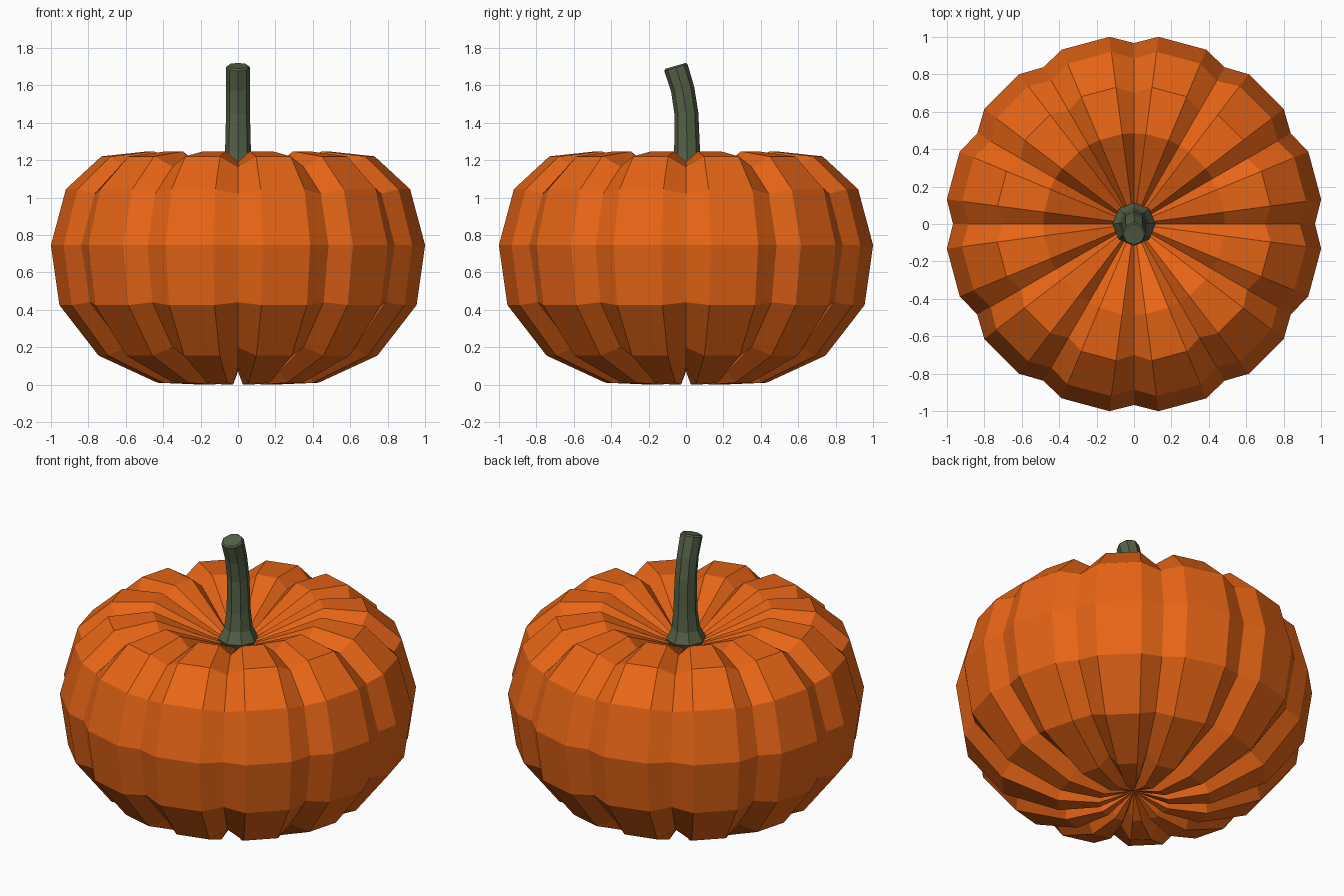
import bpy, bmesh
from math import sin, cos, radians, pi

if "Cube" in bpy.data.objects:
    bpy.data.objects.remove(bpy.data.objects["Cube"])

RIBS = 12
# (radius, z) up the profile, bottom to top: rib crest edges and grooves
CREST = [(0.20, 0.0), (0.435, 0.01), (0.752, 0.155), (0.963, 0.425), (1.009, 0.745),
         (0.928, 1.045), (0.737, 1.22), (0.485, 1.247), (0.10, 1.06)]
GROOVE = [(0.19, 0.07), (0.41, 0.09), (0.70, 0.20), (0.915, 0.44), (0.968, 0.745),
          (0.885, 1.02), (0.70, 1.165), (0.485, 1.19), (0.10, 1.03)]


def material(name, color):
    m = bpy.data.materials.new(name)
    m.diffuse_color = (*color, 1)
    m.use_nodes = True
    m.node_tree.nodes["Principled BSDF"].inputs["Base Color"].default_value = m.diffuse_color
    return m


def finish(name, bm, mat):
    bmesh.ops.recalc_face_normals(bm, faces=bm.faces)
    me = bpy.data.meshes.new(name)
    bm.to_mesh(me)
    bm.free()
    me.materials.append(mat)
    ob = bpy.data.objects.new(name, me)
    bpy.context.collection.objects.link(ob)


def bridge(bm, rings):
    for a, b in zip(rings, rings[1:]):
        n = len(a)
        for i in range(n):
            j = (i + 1) % n
            bm.faces.new((a[i], a[j], b[j], b[i]))


# Ribbed body: each rib has a groove line and two crest edges
bm = bmesh.new()
rings = []
for crest, groove in zip(CREST, GROOVE):
    ring = []
    for k in range(RIBS):
        for offset, (r, z) in ((0, groove), (7.5, crest), (22.5, crest)):
            a = radians(k * 360 / RIBS + offset)
            ring.append(bm.verts.new((r * cos(a), r * sin(a), z)))
    rings.append(ring)
bridge(bm, rings)
for ring, z in ((rings[0], 0.08), (rings[-1], 1.0)):
    pole = bm.verts.new((0, 0, z))
    for i in range(len(ring)):
        bm.faces.new((ring[i], ring[(i + 1) % len(ring)], pole))
finish("pumpkin_body", bm, material("orange_skin", (0.80, 0.13, 0.008)))

# Stem: eight-sided tube flared at the base and bending to the front
# (y, z, radius, tilt in degrees)
STEM = [(0, 1.02, 0.09, 0), (0, 1.075, 0.115, 0), (0.003, 1.14, 0.082, 0), (0.006, 1.25, 0.069, 0),
        (0.002, 1.45, 0.064, 4), (-0.018, 1.58, 0.063, 11), (-0.054, 1.695, 0.065, 16),
        (-0.056, 1.704, 0.057, 16)]
bm = bmesh.new()
rings = []
for y, z, r, tilt in STEM:
    t = radians(tilt)
    rings.append([bm.verts.new((r * cos(i * pi / 4), y + r * sin(i * pi / 4) * cos(t),
                                z + r * sin(i * pi / 4) * sin(t))) for i in range(8)])
bridge(bm, rings)
bm.faces.new(rings[0])
bm.faces.new(rings[-1])
finish("stem", bm, material("green_stem", (0.09, 0.12, 0.06)))
